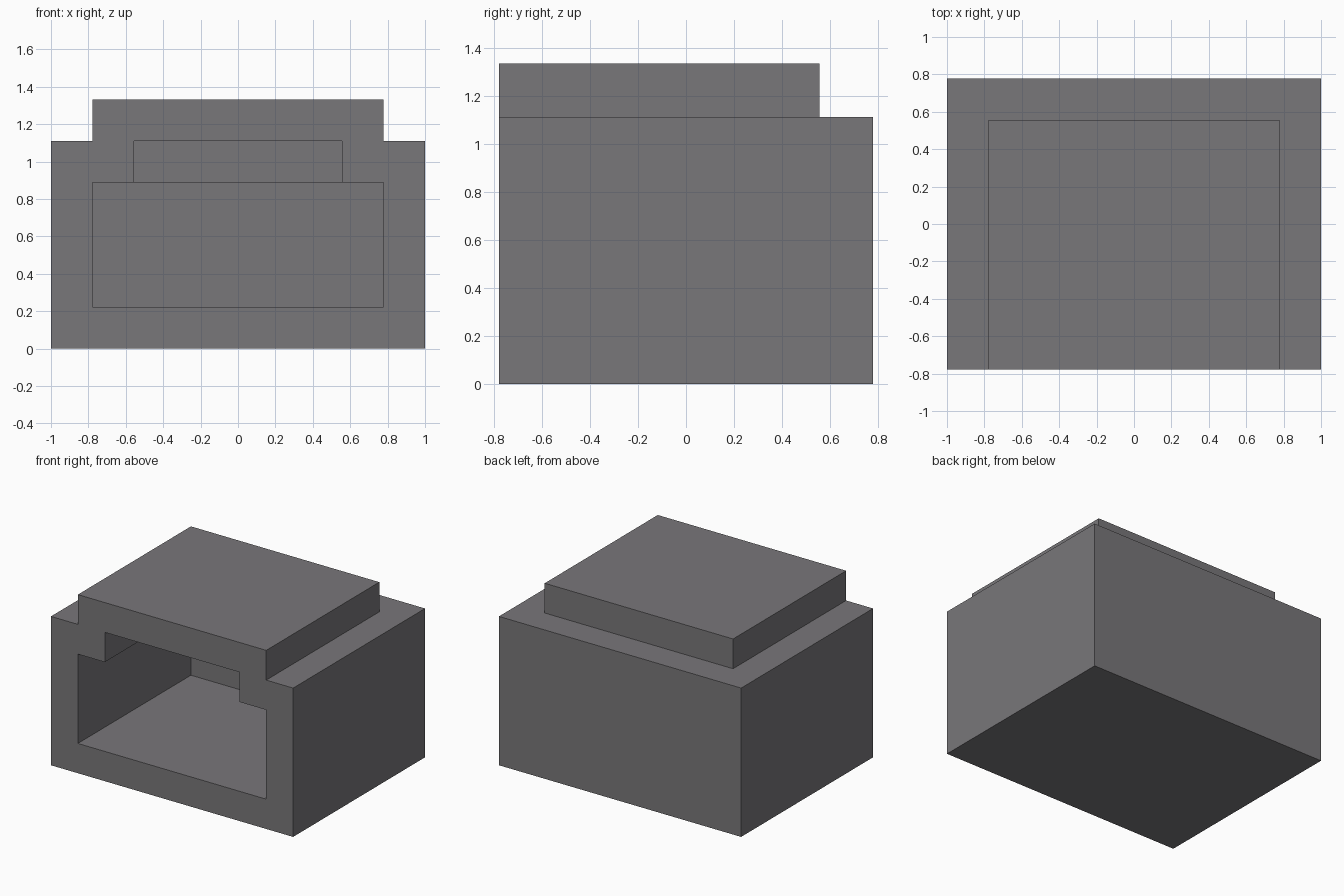
import bpy
import bmesh

cube = bpy.data.objects.get("Cube")
if cube:
    bpy.data.objects.remove(cube, do_unlink=True)

U = 2 / 9          # wall thickness and step size
FRONT = -3.5 * U   # plane of the open front

grey = bpy.data.materials.new("warm_grey")
grey.use_nodes = True
colour = (0.19, 0.184, 0.194, 1)
grey.diffuse_color = colour
grey.node_tree.nodes["Principled BSDF"].inputs["Base Color"].default_value = colour


def stepped_shell(bm, half, bottom, back):
    """Stepped box open at the front; returns its front outline."""
    def ring(y, w, z0, z1):
        return [bm.verts.new((x, y, z))
                for x, z in ((-w, z0), (w, z0), (w, z1), (-w, z1))]

    shoulder = bottom + (5 * U if half > 4 * U else 3 * U)
    lower_front = ring(FRONT, half, bottom, shoulder)
    lower_back = ring(back, half, bottom, shoulder)
    upper_front = ring(FRONT, half - U, shoulder, shoulder + U)
    upper_back = ring(back - U, half - U, shoulder, shoulder + U)

    # Floor, sides and back of the lower part
    for i, j in ((0, 1), (1, 2), (3, 0)):
        bm.faces.new((lower_front[i], lower_front[j], lower_back[j], lower_back[i]))
    bm.faces.new(lower_back)
    # Sides, top and back of the raised part
    for i, j in ((1, 2), (2, 3), (3, 0)):
        bm.faces.new((upper_front[i], upper_front[j], upper_back[j], upper_back[i]))
    bm.faces.new(upper_back)
    # Ledge around the raised part, in three strips
    a, b, c, d = lower_front[2], lower_back[2], lower_back[3], lower_front[3]
    e, f, g, h = upper_front[1], upper_back[1], upper_back[0], upper_front[0]
    for strip in ((a, b, f, e), (b, c, g, f), (c, d, h, g)):
        bm.faces.new(strip)

    return lower_front[:3] + upper_front[1:] + [upper_front[0], lower_front[3]]


# Outer walls and inner cavity, joined by the flat front rim
bm = bmesh.new()
outer = stepped_shell(bm, 4.5 * U, 0, 3.5 * U)
inner = stepped_shell(bm, 3.5 * U, U, 2.5 * U)
for i in range(len(outer)):
    j = (i + 1) % len(outer)
    bm.faces.new((outer[i], outer[j], inner[j], inner[i]))
bmesh.ops.recalc_face_normals(bm, faces=bm.faces)

mesh = bpy.data.meshes.new("socket_housing")
bm.to_mesh(mesh)
bm.free()
mesh.materials.append(grey)
housing = bpy.data.objects.new("socket_housing", mesh)
bpy.context.collection.objects.link(housing)
